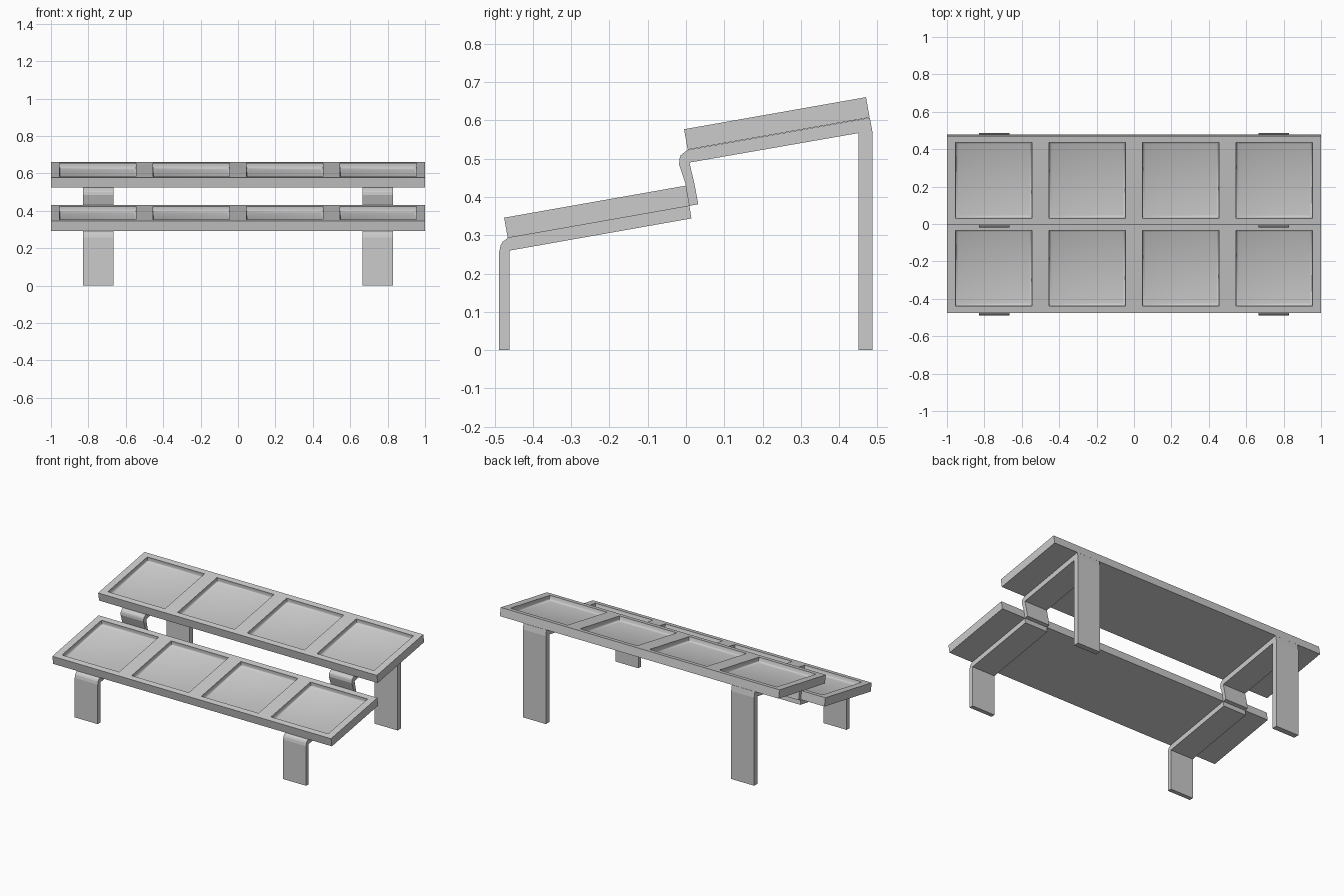
import bpy, bmesh, math
from mathutils import Matrix

if "Cube" in bpy.data.objects:
    bpy.data.objects.remove(bpy.data.objects["Cube"])

TILT = math.radians(10)
LENGTH, THICK, RIM = 0.4825, 0.054, 0.036


def finish(bm, name):
    bmesh.ops.recalc_face_normals(bm, faces=bm.faces)
    me = bpy.data.meshes.new(name)
    bm.to_mesh(me)
    bm.free()
    ob = bpy.data.objects.new(name, me)
    bpy.context.collection.objects.link(ob)
    return ob


def tray(name, y, z):
    """Tilted board with four square recesses; (y, z) is its top front edge."""
    xs = [-1] + [c + s for c in (-0.75, -0.25, 0.25, 0.75) for s in (-0.205, 0.205)] + [1]
    ys = [0, RIM, LENGTH - RIM, LENGTH]
    bm = bmesh.new()
    grid = [[bm.verts.new((px, py, 0)) for py in ys] for px in xs]
    cells = {}
    for i in range(len(xs) - 1):
        for j in range(3):
            cells[i, j] = bm.faces.new((grid[i][j], grid[i + 1][j],
                                        grid[i + 1][j + 1], grid[i][j + 1]))
    recess = [f for (i, j), f in cells.items() if j == 1 and i % 2 == 1]

    # sides and underside
    rim = [e for e in bm.edges if e.is_boundary]
    low = [v for v in bmesh.ops.extrude_edge_only(bm, edges=rim)["geom"]
           if isinstance(v, bmesh.types.BMVert)]
    bmesh.ops.translate(bm, verts=low, vec=(0, 0, -THICK))
    bmesh.ops.contextual_create(bm, geom=[e for e in bm.edges if e.is_boundary])
    bm.normal_update()

    # recess walls, then a soft fillet down to the floor
    bmesh.ops.inset_individual(bm, faces=recess, thickness=0.0005, depth=-0.022)
    for width, depth in ((0.006, -0.006), (0.014, -0.004)):
        ring = bmesh.ops.inset_individual(bm, faces=recess, thickness=width, depth=depth)
        for f in ring["faces"]:
            f.smooth = True
    for f in recess:
        f.smooth = True
    bm.transform(Matrix.Translation((0, y, z)) @ Matrix.Rotation(TILT, 4, 'X'))
    ob = finish(bm, name)
    ob.data.set_sharp_from_angle(angle=math.radians(40))
    return ob


def strap(name, profile, side):
    """Bent flat bar: (y, z) profile extruded across its width."""
    x0, x1 = sorted((side * 0.665, side * 0.83))
    bm = bmesh.new()
    face = bm.faces.new([bm.verts.new((x0, y, z)) for y, z in profile])
    new = bmesh.ops.extrude_face_region(bm, geom=[face], use_keep_orig=True)["geom"]
    bmesh.ops.translate(bm, vec=(x1 - x0, 0, 0),
                        verts=[v for v in new if isinstance(v, bmesh.types.BMVert)])
    return finish(bm, name)


# boards
tray("lower_tray", -0.475, 0.346)
tray("upper_tray", -0.005, 0.577)

# front leg running under the lower tray
front = [(-0.488, 0), (-0.461, 0), (-0.461, 0.26), (0.014, 0.344), (0.009, 0.377),
         (-0.465, 0.293), (-0.479, 0.283), (-0.484, 0.274), (-0.488, 0.256)]
# back leg running under the upper tray and down behind the lower tray
back = [(0.487, 0), (0.487, 0.57), (0.48, 0.607), (0.004, 0.523), (-0.014, 0.509),
        (-0.017, 0.5), (-0.018, 0.485), (0.0, 0.43), (0.009, 0.377), (0.032, 0.381),
        (0.023, 0.43), (0.009, 0.49), (0.451, 0.567), (0.451, 0)]
for label, side in (("left", -1), ("right", 1)):
    strap("front_leg_" + label, front, side)
    strap("back_leg_" + label, back, side)
